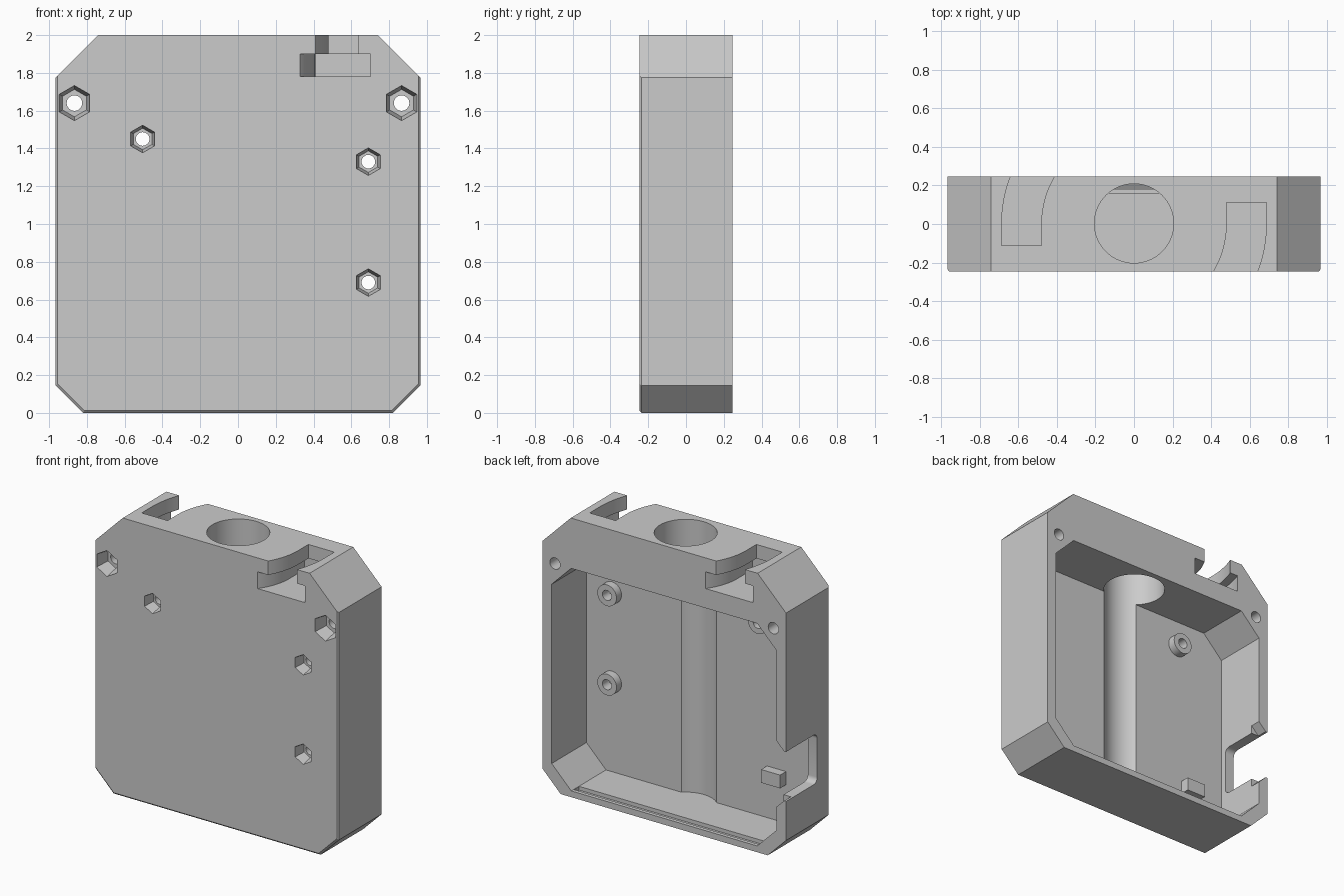
import bpy, bmesh
from math import sin, cos, asin, pi, radians

if "Cube" in bpy.data.objects:
    bpy.data.objects.remove(bpy.data.objects["Cube"], do_unlink=True)

grey = bpy.data.materials.new("plain_grey")
grey.use_nodes = True
grey.diffuse_color = (0.6, 0.6, 0.6, 1)
grey.node_tree.nodes["Principled BSDF"].inputs["Base Color"].default_value = (0.6, 0.6, 0.6, 1)

HALF_Y = 0.247     # half depth of the case
INNER_Y = -0.147   # inside of the front wall
FLOOR = 0.045
PLACE = {"x": lambda u, v, d: (d, u, v),
         "y": lambda u, v, d: (u, d, v),
         "z": lambda u, v, d: (u, v, d)}


def loft(name, axis, *sections):
    """Closed solid through (position, outline) sections along an axis."""
    bm = bmesh.new()
    rings = [[bm.verts.new(PLACE[axis](u, v, d)) for u, v in pts] for d, pts in sections]
    n = len(rings[0])
    for a, b in zip(rings, rings[1:]):
        for i in range(n):
            j = (i + 1) % n
            bm.faces.new((a[i], a[j], b[j], b[i]))
    bm.faces.new(rings[0])
    bm.faces.new(rings[-1])
    bmesh.ops.recalc_face_normals(bm, faces=bm.faces)
    mesh = bpy.data.meshes.new(name)
    bm.to_mesh(mesh)
    bm.free()
    mesh.materials.append(grey)
    ob = bpy.data.objects.new(name, mesh)
    bpy.context.collection.objects.link(ob)
    return ob


def prism(name, axis, pts, lo, hi):
    return loft(name, axis, (lo, pts), (hi, pts))


def ring(u, v, r, n=48, start=pi / 2):
    return [(u + r * cos(start + 2 * pi * i / n), v + r * sin(start + 2 * pi * i / n))
            for i in range(n)]


def rect(u0, u1, v0, v1):
    return [(u0, v0), (u1, v0), (u1, v1), (u0, v1)]


def octagon(w, z0, z1, low, high):
    """Symmetric outline with 45 degree corners of given sizes."""
    half = [(w - low, z0), (w, z0 + low), (w, z1 - high), (w - high, z1)]
    return half + [(-x, z) for x, z in reversed(half)]


def cut(target, cutter):
    cutter.hide_render = True
    mod = target.modifiers.new("cut", "BOOLEAN")
    mod.operation = "DIFFERENCE"
    mod.solver = "EXACT"
    mod.object = cutter
    bpy.context.view_layer.objects.active = target
    bpy.ops.object.modifier_apply(modifier=mod.name)
    bpy.data.objects.remove(cutter, do_unlink=True)


# Case body with a thin chamfer round the front edge
outer = octagon(0.966, 0, 2, 0.145, 0.225)
front = octagon(0.956, 0.012, 2, 0.143, 0.215)
case = loft("case", "y", (-HALF_Y, front), (-HALF_Y + 0.012, outer), (HALF_Y, outer))

# Cavity open to the back, and the vertical bore that also grooves the front wall
cut(case, prism("cavity", "y", octagon(0.892, FLOOR, 1.64, 0.155, 0.155), INNER_Y, 0.4))
cut(case, prism("bore", "z", ring(0, 0.003, 0.205, 64), FLOOR, 2.2))

# Wedge groove along the floor for the lid
cut(case, prism("lid_groove", "x",
                [(0.16, 0.08), (0.16, 0.018), (0.175, 0.018), (0.22, FLOOR), (0.22, 0.08)],
                -0.735, 0.735))


# Curved T-slots in the top, one turned half way round from the other
def slot_outline(inner, outer_r, end, sign):
    def arc(r):
        a = asin(0.3 / r)
        return [(r * cos(a * (t / 14 - 1)), r * sin(a * (t / 14 - 1))) for t in range(15)]
    pts = arc(inner) + [(inner, end), (outer_r, end)] + arc(outer_r)[::-1]
    return [(sign * x, sign * y) for x, y in pts]


for sign in (1, -1):
    cut(case, prism("slot_wide", "z", slot_outline(0.41, 0.745, 0.17, sign), 1.78, 1.9))
    cut(case, prism("slot_neck", "z", slot_outline(0.48, 0.685, 0.112, sign), 1.85, 2.1))

# Port opening in the side wall, rounded at its front corners, flared at the rim
r, y0, z0, z1 = 0.04, -0.106, 0.425, 0.78
port = [(0.4, z0), (0.4, z1)]
for cz, start in ((z1 - r, pi / 2), (z0 + r, pi)):
    port += [(y0 + r + r * cos(start + k * pi / 12), cz + r * sin(start + k * pi / 12))
             for k in range(7)]
cut(case, prism("port", "x", port, -1.1, -0.8))
cut(case, prism("port_flare", "y",
                [(-0.95, z0), (-0.95, z1), (-0.88, z1 + 0.07), (-0.88, z0 - 0.07)], 0.17, 0.4))


# Screw holes with tapered hexagonal nut pockets
def nut_pocket(x, z, size, depth):
    wide, narrow = ring(x, z, size, 6), ring(x, z, size * 0.78, 6)
    return loft("nut_pocket", "y", (-0.4, wide), (-HALF_Y, wide), (-HALF_Y + depth, narrow))


for x in (-0.866, 0.866):
    cut(case, nut_pocket(x, 1.64, 0.093, 0.1))
    cut(case, prism("hole", "y", ring(x, 1.64, 0.041, 32), -0.4, 0.4))

parts = [case]
for i, (x, z) in enumerate([(-0.505, 1.45), (0.69, 1.33), (0.69, 0.69)]):
    cut(case, nut_pocket(x, z, 0.073, 0.08))
    cut(case, prism("hole", "y", ring(x, z, 0.036, 32), -0.4, 0))
    standoff = prism(f"standoff_{i + 1}", "y", ring(x, z, 0.076, 40), INNER_Y - 0.005, -0.09)
    cut(standoff, prism("hole", "y", ring(x, z, 0.036, 32), -0.4, 0))
    parts.append(standoff)

# Small support block on the inside of the front wall
parts.append(prism("support_block", "y", rect(-0.69, -0.54, 0.32, 0.415), INNER_Y - 0.005, -0.08))

# Smooth round walls, sharp edges elsewhere
bpy.ops.object.select_all(action="DESELECT")
for ob in parts:
    ob.select_set(True)
bpy.context.view_layer.objects.active = case
bpy.ops.object.shade_smooth_by_angle(angle=radians(25))
